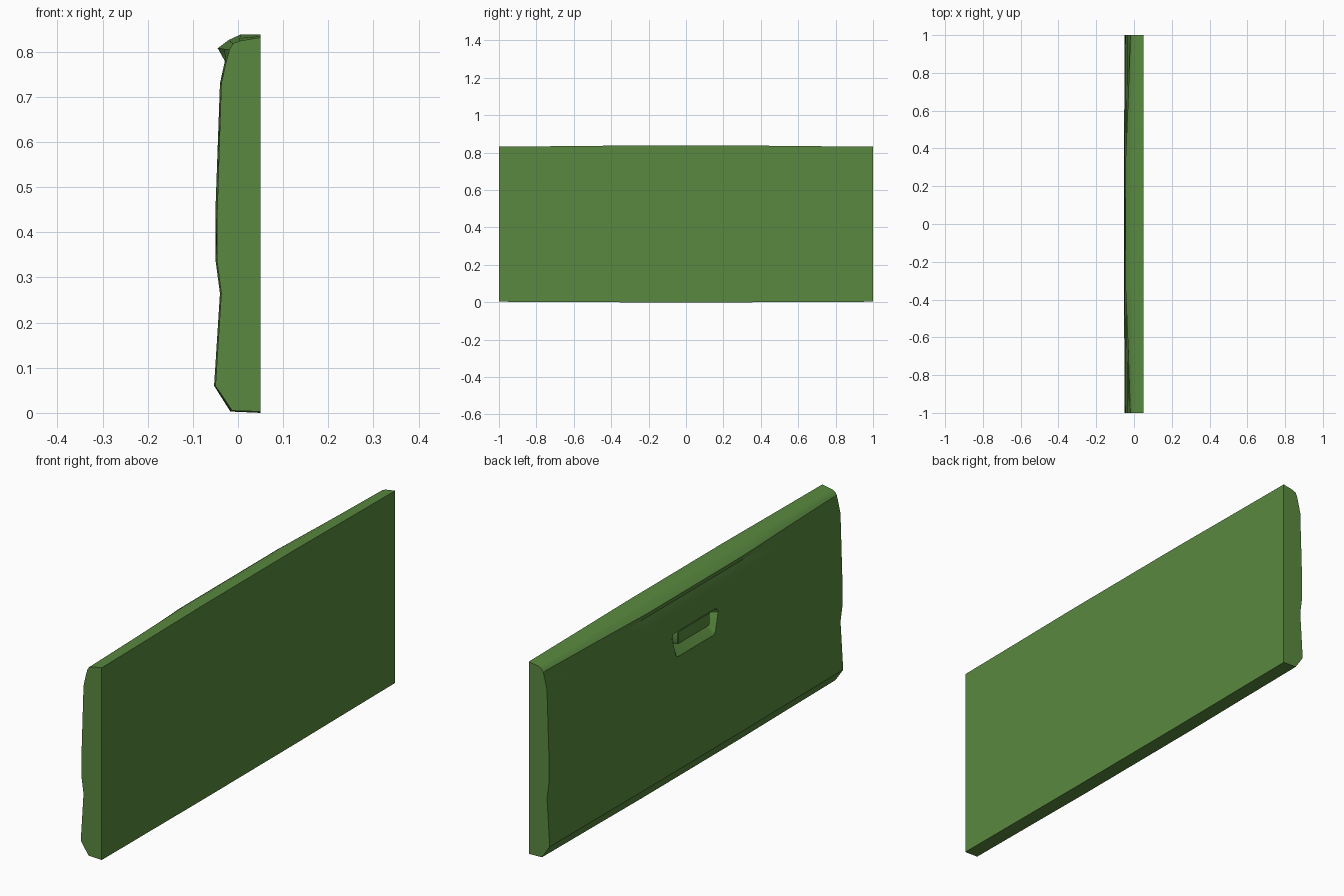
import bpy, bmesh, math

if "Cube" in bpy.data.objects:
    bpy.data.objects.remove(bpy.data.objects["Cube"])

green = bpy.data.materials.new("green_paint")
green.diffuse_color = (0.10, 0.25, 0.05, 1)
green.use_nodes = True
green.node_tree.nodes["Principled BSDF"].inputs["Base Color"].default_value = green.diffuse_color


def loft(name, rings):
    """Skin a list of equal-length closed rings and cap both ends."""
    bm = bmesh.new()
    loops = [[bm.verts.new(p) for p in ring] for ring in rings]
    n = len(loops[0])
    for a, b in zip(loops, loops[1:]):
        for i in range(n):
            j = (i + 1) % n
            bm.faces.new((a[i], a[j], b[j], b[i]))
    bm.faces.new(loops[0])
    bm.faces.new(loops[-1])
    bmesh.ops.recalc_face_normals(bm, faces=bm.faces)
    mesh = bpy.data.meshes.new(name)
    bm.to_mesh(mesh)
    bm.free()
    ob = bpy.data.objects.new(name, mesh)
    bpy.context.collection.objects.link(ob)
    mesh.materials.append(green)
    return ob


def activate(ob):
    bpy.ops.object.select_all(action='DESELECT')
    ob.select_set(True)
    bpy.context.view_layer.objects.active = ob


# Panel cross-sections (x, z): outer ends, and the middle with its spoiler lip
end = [(0.05, 0.003), (-0.013, 0.005), (-0.050, 0.06), (-0.037, 0.265),
       (-0.047, 0.34), (-0.046, 0.45), (-0.037, 0.73), (-0.027, 0.775),
       (-0.019, 0.805), (-0.011, 0.818), (0.003, 0.824), (0.05, 0.832)]
mid = [(0.05, 0.000), (-0.017, 0.003), (-0.053, 0.06), (-0.040, 0.265),
       (-0.050, 0.34), (-0.050, 0.45), (-0.040, 0.73), (-0.029, 0.78),
       (-0.045, 0.808), (-0.021, 0.826), (0.005, 0.838), (0.05, 0.838)]

# Tailgate panel, swelling gently towards the middle
stations = [(-1, 0), (-0.66, 0.45), (-0.33, 1), (0.33, 1), (0.66, 0.45), (1, 0)]
panel = loft("tailgate_panel", [
    [(a[0] + (b[0] - a[0]) * w, y, a[1] + (b[1] - a[1]) * w)
     for a, b in zip(end, mid)] for y, w in stations])


def outline(x, top, bottom, half_top, half_bottom, r, steps=4):
    """Rounded trapezoid in the y-z plane."""
    pts = []
    corners = [(half_top - r, top - r, 0), (r - half_top, top - r, 90),
               (r - half_bottom, bottom + r, 180), (half_bottom - r, bottom + r, 270)]
    for cy, cz, start in corners:
        for k in range(steps + 1):
            t = math.radians(start + 90 * k / steps)
            pts.append((x, cy + r * math.cos(t), cz + r * math.sin(t)))
    return pts


# Handle recess: scooped floor rising out towards the bottom
cutter = loft("recess_cutter", [
    outline(-0.08, 0.65, 0.543, 0.157, 0.137, 0.02),
    outline(-0.045, 0.65, 0.543, 0.157, 0.137, 0.02),
    outline(-0.012, 0.643, 0.585, 0.148, 0.128, 0.02)])
cutter.hide_render = True
activate(panel)
cut = panel.modifiers.new("recess", 'BOOLEAN')
cut.operation = 'DIFFERENCE'
cut.solver = 'EXACT'
cut.object = cutter
bpy.ops.object.modifier_apply(modifier=cut.name)
bpy.data.objects.remove(cutter)
bpy.ops.object.shade_smooth_by_angle(angle=math.radians(30))

# Pull handle across the upper part of the recess
handle = loft("handle", [
    outline(-0.008, 0.645, 0.588, 0.108, 0.108, 0.004, 2),
    outline(-0.035, 0.645, 0.588, 0.108, 0.108, 0.004, 2),
    outline(-0.038, 0.642, 0.591, 0.105, 0.105, 0.004, 2)])
activate(handle)
bpy.ops.object.shade_smooth_by_angle(angle=math.radians(30))
